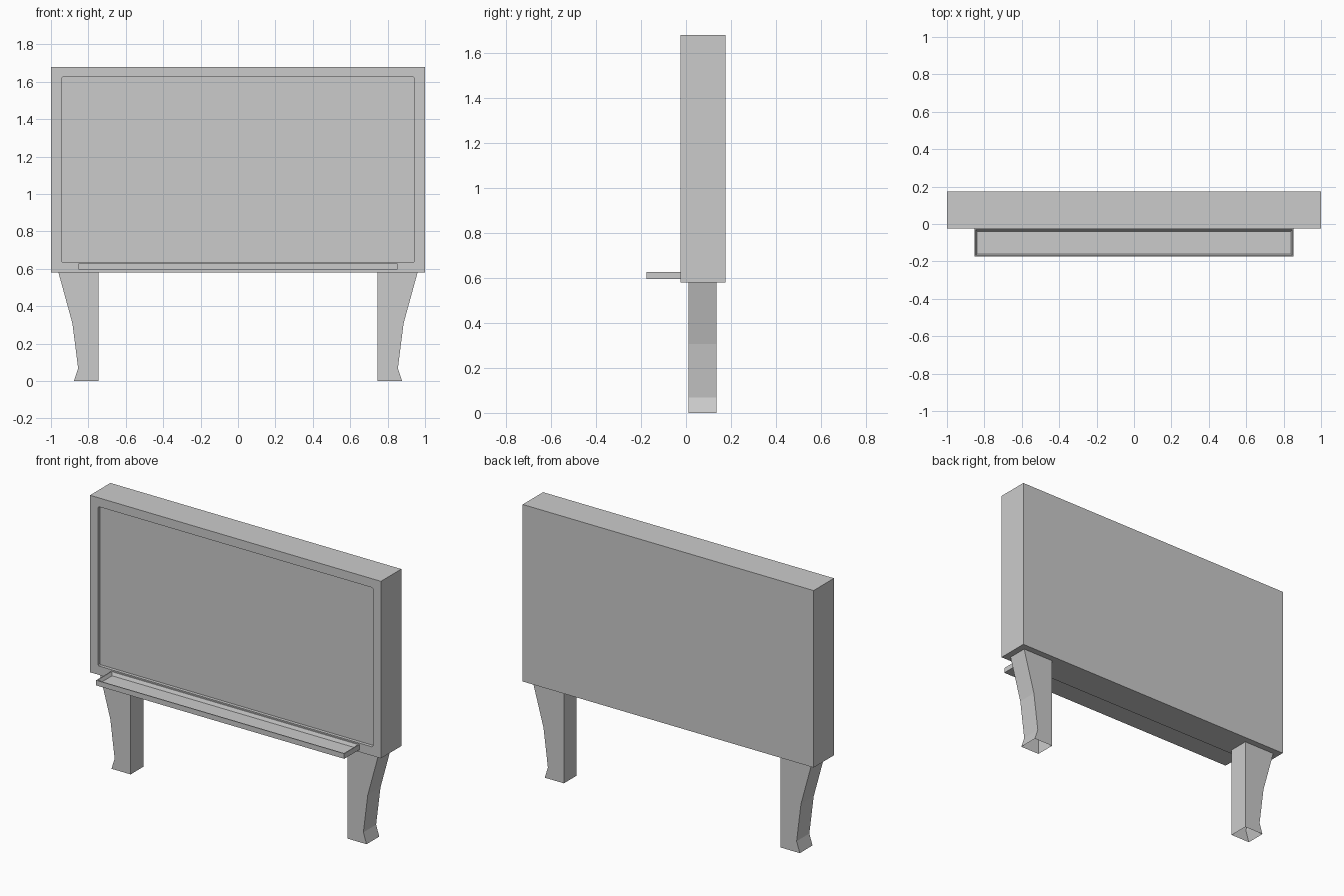
import bpy, bmesh
from mathutils import Vector

if "Cube" in bpy.data.objects:
    bpy.data.objects.remove(bpy.data.objects["Cube"])


def box(bm, lo, hi):
    lo, hi = Vector(lo), Vector(hi)
    bmesh.ops.create_cube(bm, size=1)
    for v in bm.verts:
        v.co = Vector(((lo[i] + hi[i]) / 2 + v.co[i] * (hi[i] - lo[i]) for i in range(3)))
    bm.normal_update()


def face_towards(bm, direction):
    return max(bm.faces, key=lambda f: f.normal.dot(Vector(direction)))


def finish(bm, name):
    bmesh.ops.recalc_face_normals(bm, faces=bm.faces[:])
    mesh = bpy.data.meshes.new(name)
    bm.to_mesh(mesh)
    bm.free()
    ob = bpy.data.objects.new(name, mesh)
    bpy.context.collection.objects.link(ob)
    return ob


# Board with a shallow recessed writing panel
bm = bmesh.new()
box(bm, (-1, -0.025, 0.58), (1, 0.175, 1.68))
panel = face_towards(bm, (0, -1, 0))
bmesh.ops.inset_individual(bm, faces=[panel], thickness=0.078)
panel = bmesh.ops.extrude_discrete_faces(bm, faces=[panel])["faces"][0]
bmesh.ops.translate(bm, verts=panel.verts[:], vec=(0, 0.02, 0))
corners = [e for e in bm.edges
           if all(abs(v.co.x) < 0.95 for v in e.verts)
           and abs(e.verts[0].co.y - e.verts[1].co.y) > 0.01]
bmesh.ops.bevel(bm, geom=corners, offset=0.006, segments=1, affect='EDGES')
finish(bm, "board")

# Pen tray with a sunken floor
bm = bmesh.new()
box(bm, (-0.853, -0.175, 0.595), (0.853, -0.025, 0.627))
floor = face_towards(bm, (0, 0, 1))
bmesh.ops.inset_individual(bm, faces=[floor], thickness=0.008)
bmesh.ops.inset_individual(bm, faces=[floor], thickness=0.013, depth=-0.02)
finish(bm, "tray")

# Tapered legs with flared feet, hollow and open underneath
profile = [(0.745, 0), (0.745, 0.58), (0.96, 0.58), (0.885, 0.307), (0.855, 0.068), (0.877, 0)]
for side, name in ((-1, "left_leg"), (1, "right_leg")):
    bm = bmesh.new()
    front = [bm.verts.new((side * x, 0.01, z)) for x, z in profile]
    back = [bm.verts.new((side * x, 0.135, z)) for x, z in profile]
    bm.faces.new(front)
    bm.faces.new(back[::-1])
    for i in range(len(profile) - 1):
        bm.faces.new((front[i], back[i], back[i + 1], front[i + 1]))
    finish(bm, name)
